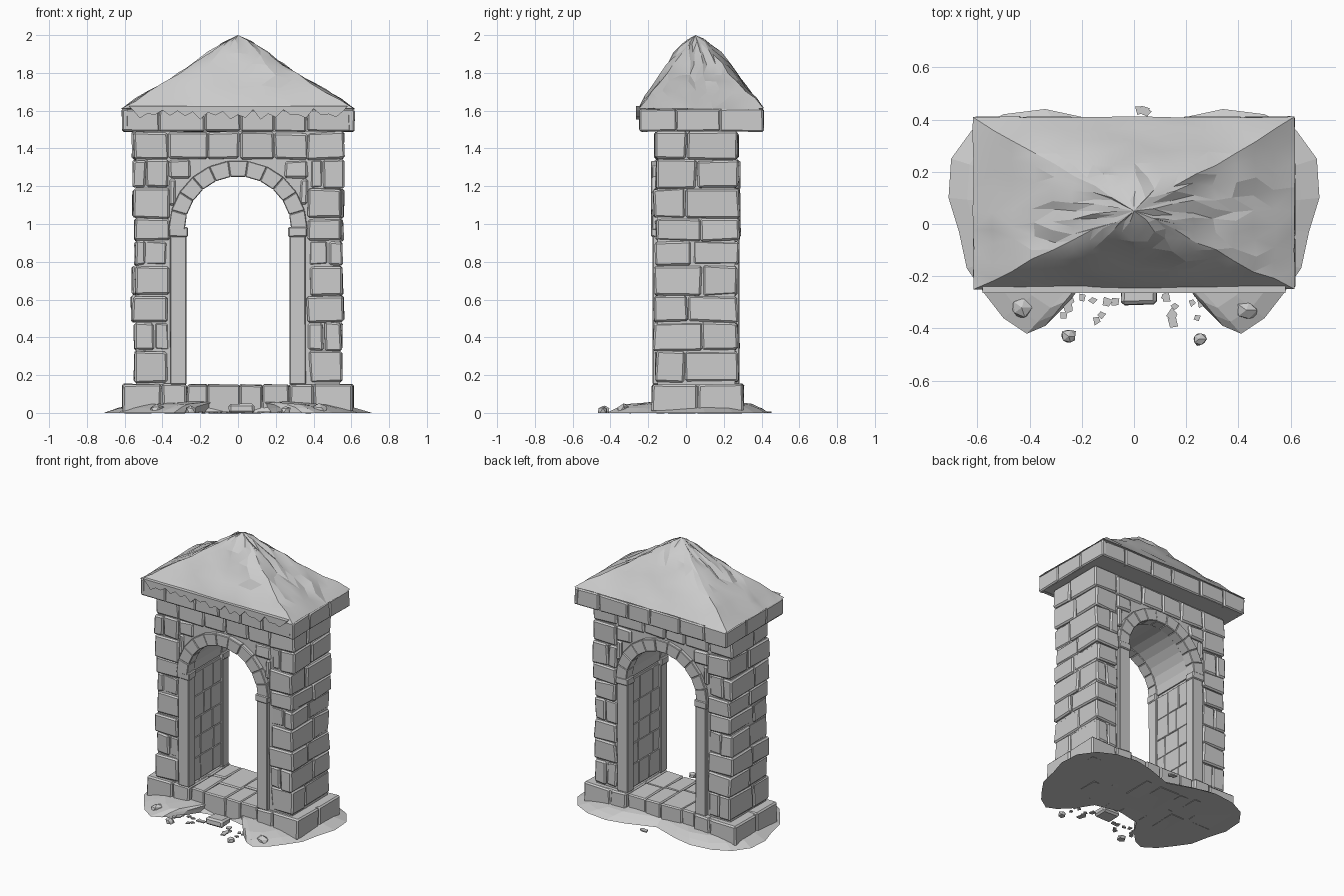
import bpy, bmesh, math, random
from mathutils import Vector

random.seed(7)
R = random.uniform
cube = bpy.data.objects.get("Cube")
if cube:
    bpy.data.objects.remove(cube, do_unlink=True)

stone = bpy.data.materials.new("pale_grey_stone")
stone.use_nodes = True
GREY = (0.6, 0.6, 0.6, 1)
stone.diffuse_color = GREY
stone.node_tree.nodes["Principled BSDF"].inputs["Base Color"].default_value = GREY


def finish(bm, name):
    bmesh.ops.recalc_face_normals(bm, faces=bm.faces)
    me = bpy.data.meshes.new(name)
    bm.to_mesh(me)
    bm.free()
    me.materials.append(stone)
    ob = bpy.data.objects.new(name, me)
    bpy.context.collection.objects.link(ob)
    return ob


def block(bm, x, y, z, bevel=0.01, wobble=0.006):
    """Add a chipped, bevelled stone spanning the three ranges."""
    part = bmesh.new()
    bmesh.ops.create_cube(part, size=1)
    for v in part.verts:
        for i, (a, b) in enumerate((sorted(x), sorted(y), sorted(z))):
            v.co[i] = (a if v.co[i] < 0 else b) + R(-wobble, wobble)
    if bevel:
        bmesh.ops.bevel(part, geom=part.edges[:], offset=bevel, segments=1,
                        affect='EDGES', clamp_overlap=True)
    me = bpy.data.meshes.new("tmp")
    part.to_mesh(me)
    part.free()
    bm.from_mesh(me)
    bpy.data.meshes.remove(me)


def prism(bm, outline, y0, y1):
    """Extrude an outline in x and z from y0 to y1."""
    f = bm.faces.new([bm.verts.new((x, y0, z)) for x, z in outline])
    new = bmesh.ops.extrude_face_region(bm, geom=[f])["geom"]
    bmesh.ops.translate(bm, vec=(0, y1 - y0, 0),
                        verts=[g for g in new if isinstance(g, bmesh.types.BMVert)])


def splits(a, b, n, jitter):
    """Cut a length into n uneven pieces."""
    step = (b - a) / n
    cuts = [a] + [a + step * (i + R(-jitter, jitter)) for i in range(1, n)] + [b]
    return list(zip(cuts, cuts[1:]))


def arc(r, n, cz=0.97):
    return [(r * math.cos(math.pi * i / n), cz + r * math.sin(math.pi * i / n))
            for i in range(n + 1)]


FRONT, BACK, SPRING = -0.165, 0.275, 0.97
rows = [0.16, 0.33, 0.48, 0.62, 0.78, 0.91, 1.03, 1.19, 1.34, 1.49]

# Wall core with the arched opening
bm = bmesh.new()
prism(bm, [(0.54, 0.1), (0.54, 1.5), (-0.54, 1.5), (-0.54, 0.1), (-0.3, 0.1)]
      + arc(0.295, 14)[::-1] + [(0.3, 0.1)], FRONT + 0.015, BACK - 0.015)
finish(bm, "wall_core")

# Pillar stones, two per course on the sides
bm = bmesh.new()
for s in (-1, 1):
    for i, (z0, z1) in enumerate(zip(rows, rows[1:])):
        mid = 0.03 + (0.035 if i % 2 else -0.015) + R(-0.02, 0.02)
        for k, (y0, y1) in enumerate(((FRONT, mid - 0.002), (mid + 0.002, BACK))):
            out = 0.555 + R(-0.01, 0.01)
            inner = 0.375 + R(-0.01, 0.005)
            y0, y1 = (y0 + R(-0.008, 0.008), y1) if k == 0 else (y0, y1 + R(-0.008, 0.008))
            z = (z0 + 0.002, z1 - 0.002)
            if (i + k) % 3 == 1:
                cut = R(0.43, 0.49)
                block(bm, (s * inner, s * cut), (y0 + 0.006, y1 - 0.006), z)
                block(bm, (s * (cut + 0.004), s * out), (y0, y1), z)
            else:
                block(bm, (s * inner, s * out), (y0, y1), z)
finish(bm, "pillar_stones")

# Stones lining the passage
bm = bmesh.new()
for s in (-1, 1):
    for z0, z1 in zip(rows[:5], rows[1:5] + [0.95]):
        for y0, y1 in splits(FRONT + 0.03, BACK - 0.03, 3, 0.2):
            block(bm, (s * 0.285, s * 0.33), (y0, y1), (z0, z1), 0.004, 0.002)
finish(bm, "passage_stones")

# Lintel course and spandrel stones on both faces
bm = bmesh.new()
for ya, yb in ((FRONT, -0.1), (BACK, 0.21)):
    for x0, x1 in splits(-0.37, 0.37, 4, 0.2):
        block(bm, (x0 + 0.002, x1 - 0.002), (ya, yb), (1.345, 1.485))
    for s in (-1, 1):
        block(bm, (s * 0.25, s * 0.37), (ya + 0.004, yb), (1.24, 1.34), 0.012)
        block(bm, (s * 0.33, s * 0.37), (ya + 0.004, yb), (1.1, 1.24))
finish(bm, "lintel_stones")

# Arch ring, wedge by wedge, on both faces
bm = bmesh.new()
n = 11
for y0, y1 in ((FRONT - 0.018, -0.1), (BACK + 0.012, 0.21)):
    inside, outside = arc(0.282, n), arc(0.368, n)
    for i in range(n):
        d = R(-0.004, 0.004)
        prism(bm, [inside[i], outside[i], outside[i + 1], inside[i + 1]], y0 + d, y1)
bmesh.ops.bevel(bm, geom=bm.edges[:], offset=0.004, segments=1, affect='EDGES')
finish(bm, "arch_ring")

# Vault boards under the arch
bm = bmesh.new()
inside, outside = arc(0.286, 14), arc(0.31, 14)
for i in range(14):
    prism(bm, [inside[i], outside[i], outside[i + 1], inside[i + 1]], -0.11, 0.22)
finish(bm, "vault_lining")

# Door posts and their capitals
bm = bmesh.new()
for s in (-1, 1):
    for y0, y1 in ((FRONT - 0.012, -0.1), (BACK + 0.008, 0.21)):
        block(bm, (s * 0.272, s * 0.358), (y0, y1), (0.15, 0.94), 0.005, 0.001)
        out = -0.008 if y0 < 0 else 0.008
        block(bm, (s * 0.266, s * 0.366), (y0 + out, y1), (0.932, 0.984), 0.006, 0.002)
finish(bm, "door_posts")

# Plinths and threshold slabs
bm = bmesh.new()
for s in (-1, 1):
    block(bm, (s * 0.28, s * 0.6), (-0.165, 0.295), (0, 0.15), 0.008, 0.002)
    for ya, yb in ((-0.18, 0.06), (0.065, 0.305)):
        for xa, xb in ((0.272, 0.4), (0.404, 0.61)):
            block(bm, (s * xa, s * xb), (ya, yb), (0, 0.152), 0.01, 0.005)
for x0, x1 in splits(-0.27, 0.27, 4, 0.25):
    m = R(0, 0.1)
    block(bm, (x0, x1), (-0.16, m), (0.0, 0.148), 0.008, 0.004)
    block(bm, (x0, x1), (m, 0.285), (0.0, 0.15), 0.008, 0.004)
finish(bm, "plinth")

# Cornice: solid slab faced with stones
bm = bmesh.new()
block(bm, (-0.605, 0.605), (-0.235, 0.4), (1.49, 1.61), 0, 0)
for y0, y1 in ((-0.245, -0.2), (0.37, 0.41)):
    for x0, x1 in splits(-0.615, 0.615, 6, 0.25):
        block(bm, (x0 + 0.002, x1 - 0.002), (y0, y1), (1.49, 1.607), 0.008, 0.004)
for s in (-1, 1):
    for y0, y1 in splits(-0.245, 0.41, 3, 0.2):
        block(bm, (s * 0.58, s * 0.615), (y0, y1), (1.49, 1.607), 0.008, 0.004)
finish(bm, "cornice")


# Roof: drooping hipped cap made of shrinking rectangular rings
def lookup(t, heights):
    f = min(t, 0.9999) * (len(heights) - 1)
    i = int(f)
    return heights[i] + (heights[i + 1] - heights[i]) * (f - i)


along = [2.0, 1.945, 1.865, 1.795, 1.735, 1.675, 1.61]
across = [2.0, 1.97, 1.92, 1.85, 1.77, 1.69, 1.615]
bm = bmesh.new()
rings, per_side = 8, 8
loops = []
for r in range(1, rings + 1):
    t = r / rings
    ring = []
    for k in range(4 * per_side):
        side, u = divmod(k, per_side)
        u = 2 * u / per_side - 1
        px, py = ((u, -1), (1, u), (-u, 1), (-1, -u))[side]
        corner = abs(u) ** 2
        z = lookup(t, along)
        if side % 2 == 0:
            z = lookup(t, across) * (1 - corner) + z * corner
        wob = 0.009 if r < rings else 0.003
        y = 0.05 + py * t * (0.3 if py < 0 else 0.36)
        ring.append(bm.verts.new((px * t * 0.615 + R(-wob, wob), y + R(-wob, wob),
                                  z + R(-wob, wob))))
    loops.append(ring)
top = bm.verts.new((0, 0.05, 2.0))
m = 4 * per_side
for k in range(m):
    j = (k + 1) % m
    bm.faces.new((top, loops[0][k], loops[0][j]))
    for a, b in zip(loops, loops[1:]):
        bm.faces.new((a[k], b[k], b[j], a[j]))
bm.faces.new(loops[-1])
bmesh.ops.triangulate(bm, faces=bm.faces[:])
roof = finish(bm, "roof_cap")
bpy.context.view_layer.objects.active = roof
roof.select_set(True)
bpy.ops.object.shade_smooth_by_angle(angle=math.radians(14))
roof.select_set(False)

# Ragged overhang on the front eave
bm = bmesh.new()
drips = [(-0.56 + 0.04 * i, (1.6, 1.565, 1.59, 1.57)[i % 4] + R(-0.012, 0.012))
         for i in range(29)]
prism(bm, [(0.58, 1.625), (-0.58, 1.625)] + drips, -0.265, -0.22)
finish(bm, "eave_overhang")

# Ground mound
half = [(0.2, 0.41), (0.34, 0.44), (0.5, 0.42), (0.62, 0.36), (0.7, 0.25), (0.71, 0.1),
        (0.67, -0.03), (0.64, -0.17), (0.57, -0.27), (0.5, -0.36), (0.41, -0.42),
        (0.34, -0.39), (0.25, -0.3), (0.18, -0.19)]
outline = half + [(0, -0.15)] + [(-x, y) for x, y in half[::-1]] + [(0, 0.34)]
bm = bmesh.new()
base = [bm.verts.new((x, y, 0)) for x, y in outline]
bm.faces.new(base)
prev = base
for k, h in ((0.9, 0.025), (0.78, 0.045), (0.5, 0.06)):
    ring = [bm.verts.new((x * k, 0.03 + (y - 0.03) * k, h + R(-0.005, 0.005)))
            for x, y in outline]
    for i in range(len(ring)):
        j = (i + 1) % len(ring)
        bm.faces.new((prev[i], prev[j], ring[j], ring[i]))
    prev = ring
bm.faces.new(prev)
finish(bm, "ground_mound")

# Loose rocks and flat rubble chips
bm = bmesh.new()
block(bm, (-0.05, 0.09), (-0.31, -0.2), (0.0, 0.045), 0.012)
for x, y, size in ((-0.25, -0.43, 0.035), (0.25, -0.44, 0.03),
                   (-0.43, -0.32, 0.045), (0.43, -0.33, 0.045)):
    made = bmesh.ops.create_icosphere(bm, subdivisions=1, radius=size)["verts"]
    for v in made:
        v.co = Vector((x, y, 0.012)) + v.co * R(0.75, 1.1)
        v.co.z = max(0, v.co.z)
finish(bm, "loose_rocks")

bm = bmesh.new()
spots = [(s * R(0.07, 0.28), R(-0.39, -0.27)) for s in (-1, 1) for _ in range(9)]
spots += [(R(-0.02, 0.06), R(0.42, 0.47)) for _ in range(4)]
for x, y in spots:
    size, turn = R(0.014, 0.026), R(0, 6)
    rim = [Vector((x + size * R(0.6, 1.2) * math.cos(turn + a * 1.57),
                   y + size * R(0.6, 1.2) * math.sin(turn + a * 1.57), 0)) for a in range(4)]
    low = [bm.verts.new(p) for p in rim]
    high = [bm.verts.new(p + Vector((0, 0, 0.008))) for p in rim]
    bm.faces.new(high)
    bm.faces.new(low[::-1])
    for a in range(4):
        b = (a + 1) % 4
        bm.faces.new((low[a], low[b], high[b], high[a]))
finish(bm, "rubble_chips")
